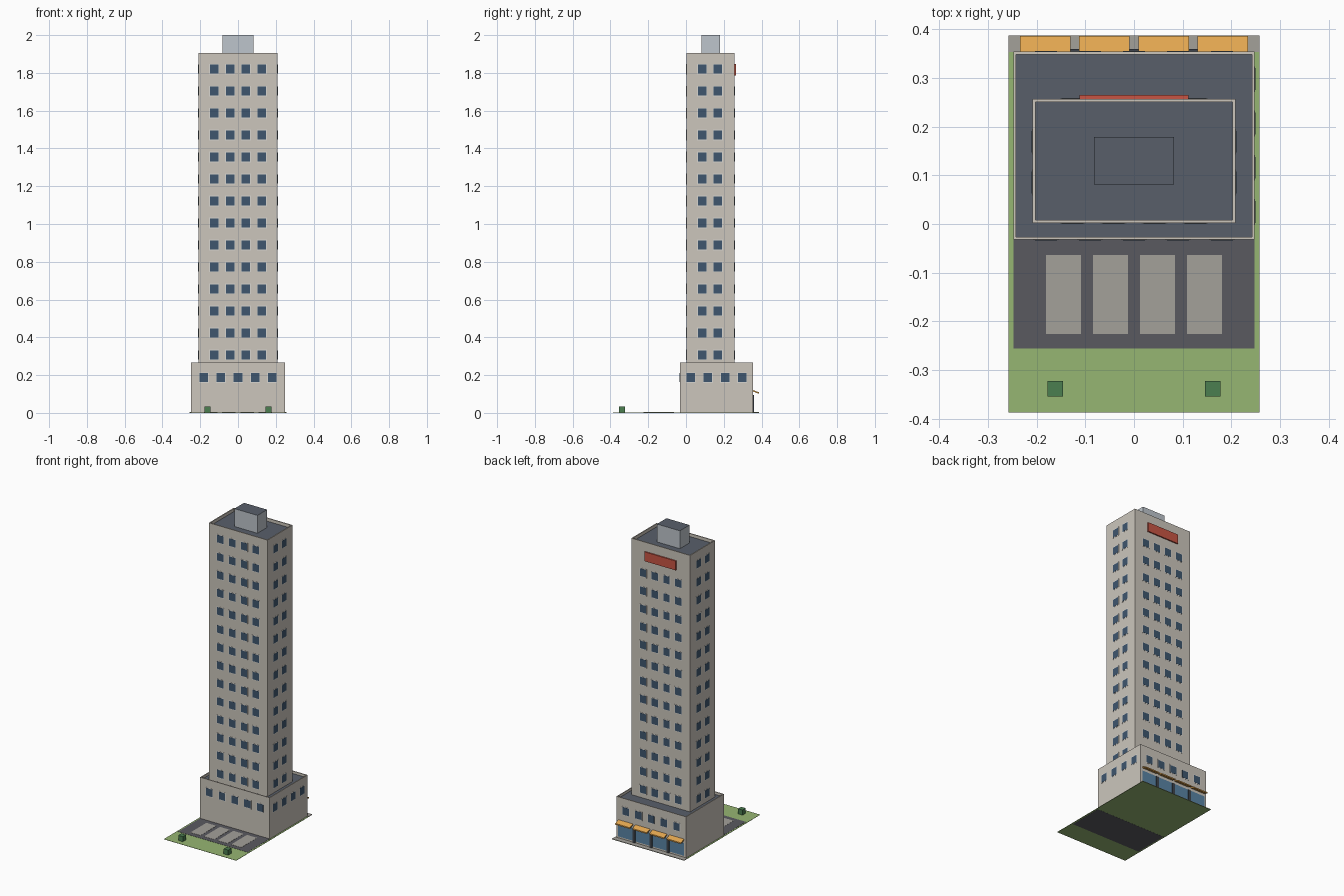
import bpy, bmesh
from mathutils import Matrix, Vector

if "Cube" in bpy.data.objects:
    bpy.data.objects.remove(bpy.data.objects["Cube"])


def material(name, r, g, b):
    m = bpy.data.materials.new(name)
    lin = [((c / 255 + 0.055) / 1.055) ** 2.4 for c in (r, g, b)]
    m.diffuse_color = (*lin, 1)
    m.use_nodes = True
    m.node_tree.nodes["Principled BSDF"].inputs["Base Color"].default_value = m.diffuse_color
    return m


WALL = material("wall", 204, 198, 188)
ROOF = material("roof", 88, 95, 106)
GRASS = material("grass", 150, 182, 114)
ASPHALT = material("asphalt", 90, 90, 96)
PAVING = material("paving", 164, 161, 154)
GLASS = material("window_glass", 62, 86, 110)
FRAME = material("window_frame", 216, 214, 208)
SHOP = material("shop_glass", 90, 132, 165)
DARK = material("dark_trim", 62, 68, 76)
AWNING = material("awning", 226, 166, 80)
RED = material("sign_red", 200, 85, 68)
LEAF = material("leaf", 75, 126, 80)
METAL = material("metal", 190, 197, 204)


def finish(name, bm, *mats):
    me = bpy.data.meshes.new(name)
    bm.to_mesh(me)
    bm.free()
    for m in mats:
        me.materials.append(m)
    ob = bpy.data.objects.new(name, me)
    bpy.context.collection.objects.link(ob)
    return ob


def add_box(bm, x0, x1, y0, y1, z0, z1):
    centre = Vector(((x0 + x1) / 2, (y0 + y1) / 2, (z0 + z1) / 2))
    size = Matrix.Diagonal((x1 - x0, y1 - y0, z1 - z0, 1))
    bmesh.ops.create_cube(bm, size=1, matrix=Matrix.Translation(centre) @ size)


def boxes(name, items, mat):
    bm = bmesh.new()
    for it in items:
        add_box(bm, *it)
    return finish(name, bm, mat)


def block(name, box, wall, rim=0, depth=0):
    """Building block with a roof-coloured top, sunk behind a parapet if rim > 0."""
    bm = bmesh.new()
    add_box(bm, *box)
    bm.normal_update()
    top = max(bm.faces, key=lambda f: f.calc_center_median().z)
    if rim:
        bmesh.ops.inset_region(bm, faces=[top], thickness=rim)
        new = bmesh.ops.extrude_discrete_faces(bm, faces=[top])["faces"]
        top = new[0]
        bmesh.ops.translate(bm, verts=top.verts[:], vec=(0, 0, -depth))
    top.material_index = 1
    return finish(name, bm, wall, ROOF)


def windows(name, side, plane, cols, rows, w=0.045, h=0.048):
    """Grid of framed panes on a wall facing +-x or +-y ('side' like '-y')."""
    s = -1 if side[0] == "-" else 1
    for part, mat, grow, out in (("frames", FRAME, 0.004, 0.0008), ("panes", GLASS, 0, 0.0016)):
        a, b = sorted((plane - s * 0.003, plane + s * out))
        items = []
        for u in cols:
            for z in rows:
                hu, hz = w / 2 + grow, h / 2 + grow
                span = (u - hu, u + hu)
                flat = (a, b, *span) if side[1] == "x" else (*span, a, b)
                items.append((*flat, z - hz, z + hz))
        boxes(f"{name}_{part}", items, mat)


# Site: lawn, car park with bays, pavement and bushes
boxes("lawn", [(-0.258, 0.258, -0.387, 0.387, 0.0005, 0.002)], GRASS)
boxes("car_park", [(-0.248, 0.248, -0.256, -0.031, 0, 0.003)], ASPHALT)
boxes("parking_bays", [(x - 0.036, x + 0.036, -0.226, -0.064, 0.002, 0.004)
                       for x in (-0.145, -0.048, 0.048, 0.145)], PAVING)
boxes("pavement", [(-0.258, 0.258, 0.353, 0.387, 0.001, 0.004)], PAVING)
boxes("bushes", [(x - 0.016, x + 0.016, -0.354, -0.322, 0.001, 0.035)
                 for x in (-0.162, 0.162)], LEAF)

# Building masses
block("podium", (-0.248, 0.248, -0.032, 0.354, 0.001, 0.268), WALL, 0.008, 0.016)
block("tower", (-0.209, 0.209, 0.002, 0.257, 0.25, 1.905), WALL, 0.009, 0.02)
block("roof_plant_room", (-0.082, 0.082, 0.081, 0.179, 1.88, 2.0), METAL)

# Tower windows; the back leaves its top row free for the sign
rows = [0.307 + i * 0.1164 for i in range(14)]
cols = (-0.126, -0.042, 0.042, 0.126)
windows("tower_front_window", "-y", 0.002, cols, rows)
windows("tower_back_window", "+y", 0.257, cols, rows[:-1])
windows("tower_right_window", "+x", 0.209, (0.085, 0.169), rows)
windows("tower_left_window", "-x", -0.209, (0.085, 0.169), rows)

# Podium windows
pcols = [i * 0.0905 for i in range(-2, 3)]
windows("podium_front_window", "-y", -0.032, pcols, [0.187])
windows("podium_back_window", "+y", 0.354, pcols, [0.187])
windows("podium_right_window", "+x", 0.248, [0.161 + (i - 1.5) * 0.091 for i in range(4)], [0.187])

# Blank sign panel high on the back
boxes("sign_panel", [(-0.112, 0.112, 0.255, 0.265, 1.786, 1.846)], RED)

# Shop front: glazing, posts and sloping awnings
bays = [(i - 1.5) * 0.1215 for i in range(4)]
boxes("shop_glazing", [(x - 0.052, x + 0.052, 0.35, 0.356, 0.014, 0.095) for x in bays], SHOP)
boxes("shop_posts", [(x - 0.009, x + 0.009, 0.35, 0.359, 0.002, 0.095)
                     for x in (-0.1215, 0, 0.1215)], DARK)
awn = boxes("awnings", [(x - 0.052, x + 0.052, 0.352, 0.386, 0.114, 0.122) for x in bays], AWNING)
for v in awn.data.vertices:
    if v.co.y > 0.37:
        v.co.z -= 0.013
